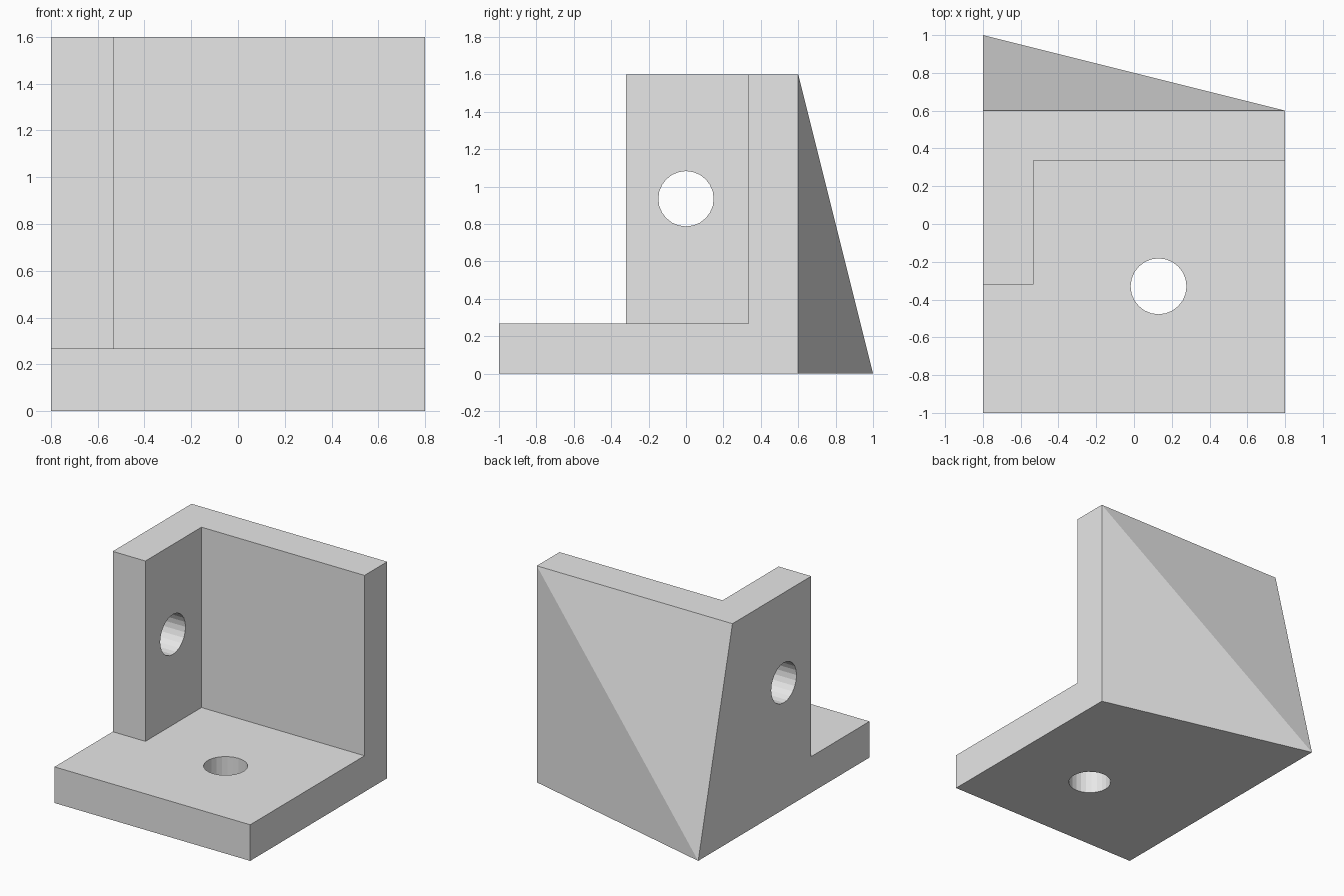
import bpy, bmesh, math

if "Cube" in bpy.data.objects:
    bpy.data.objects.remove(bpy.data.objects["Cube"])

grey = bpy.data.materials.new("light_grey")
grey.diffuse_color = (0.8, 0.8, 0.8, 1)
grey.use_nodes = True
grey.node_tree.nodes["Principled BSDF"].inputs["Base Color"].default_value = grey.diffuse_color


def make_object(name, bm):
    bmesh.ops.recalc_face_normals(bm, faces=bm.faces[:])
    mesh = bpy.data.meshes.new(name)
    bm.to_mesh(mesh)
    bm.free()
    mesh.materials.append(grey)
    obj = bpy.data.objects.new(name, mesh)
    bpy.context.collection.objects.link(obj)
    return obj


def prism(name, outline, z0, z1):
    bm = bmesh.new()
    face = bm.faces.new([bm.verts.new((x, y, z0)) for x, y in outline])
    ext = bmesh.ops.extrude_face_region(bm, geom=[face])
    for v in ext["geom"]:
        if isinstance(v, bmesh.types.BMVert):
            v.co.z = z1
    return make_object(name, bm)


def drill(name, centre, axis):
    n, r = 24, 0.148
    ring = [(r * math.cos(2 * math.pi * i / n), r * math.sin(2 * math.pi * i / n)) for i in range(n)]
    obj = prism(name, ring, -0.3, 0.3)
    obj.location = centre
    if axis == "x":
        obj.rotation_euler.y = math.pi / 2
    return obj


# Solid block whose back lower left corner is pulled outwards
bm = bmesh.new()
low = [bm.verts.new(p) for p in [(-.8, -1, 0), (.8, -1, 0), (.8, .6, 0), (-.8, 1, 0)]]
top = [bm.verts.new(p) for p in [(-.8, -1, 1.6), (.8, -1, 1.6), (.8, .6, 1.6), (-.8, .6, 1.6)]]
bm.faces.new(low)
bm.faces.new(top)
for i in (0, 1, 3):
    j = (i + 1) % 4
    bm.faces.new((low[i], low[j], top[j], top[i]))
# Folded back, split along its diagonal
bm.faces.new((low[2], low[3], top[2]))
bm.faces.new((low[3], top[3], top[2]))
bracket = make_object("corner_bracket", bm)

# Space in front of the back wall and beside the short side wall, then two holes
cutters = [
    prism("inner_space", [(-1, -1.2), (1, -1.2), (1, .335), (-.533, .335), (-.533, -.32), (-1, -.32)], .267, 2),
    drill("base_hole", (.13, -.33, .13), "z"),
    drill("wall_hole", (-.667, 0, .935), "x"),
]
for cutter in cutters:
    mod = bracket.modifiers.new(cutter.name, "BOOLEAN")
    mod.operation = "DIFFERENCE"
    mod.solver = "EXACT"
    mod.object = cutter

# Bake the cuts and remove the cutters
bpy.context.view_layer.update()
graph = bpy.context.evaluated_depsgraph_get()
cut_mesh = bpy.data.meshes.new_from_object(bracket.evaluated_get(graph))
bracket.modifiers.clear()
bracket.data = cut_mesh
cut_mesh.materials.clear()
cut_mesh.materials.append(grey)
for poly in cut_mesh.polygons:
    poly.material_index = 0
for cutter in cutters:
    bpy.data.objects.remove(cutter)
